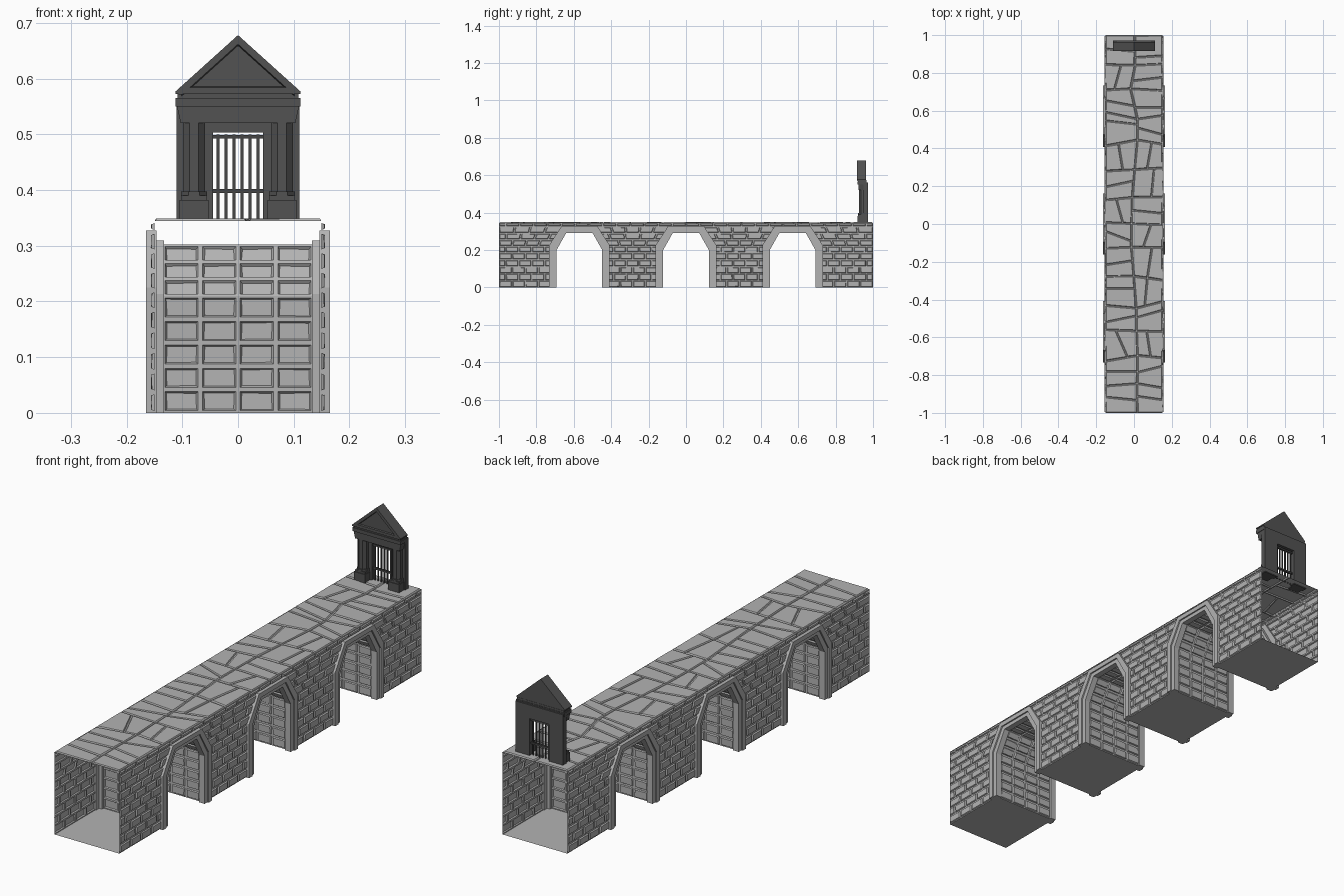
import bpy, bmesh, math, random
from mathutils import Vector

if "Cube" in bpy.data.objects:
    bpy.data.objects.remove(bpy.data.objects["Cube"])

random.seed(7)
ARCHES = (-0.57, 0.0, 0.57)


def material(name, v):
    m = bpy.data.materials.new(name)
    m.diffuse_color = (v, v, v, 1)
    m.use_nodes = True
    m.node_tree.nodes["Principled BSDF"].inputs["Base Color"].default_value = m.diffuse_color
    return m


STONE = material("light grey stone", 0.45)
DARK = material("dark grey stone", 0.085)
IRON = material("dark iron", 0.06)


def finish(bm, name, mat):
    me = bpy.data.meshes.new(name)
    bm.to_mesh(me)
    bm.free()
    ob = bpy.data.objects.new(name, me)
    me.materials.append(mat)
    bpy.context.collection.objects.link(ob)
    return ob


def add_prism(bm, loop, axis, a, b):
    """Extrude a 2D loop along an axis from a to b."""
    place = {'x': lambda u, v, w: (w, u, v),
             'y': lambda u, v, w: (u, w, v),
             'z': lambda u, v, w: (u, v, w)}[axis]
    A = [bm.verts.new(place(u, v, a)) for u, v in loop]
    B = [bm.verts.new(place(u, v, b)) for u, v in loop]
    n = len(loop)
    faces = [bm.faces.new(A), bm.faces.new(B[::-1])]
    for i in range(n):
        j = (i + 1) % n
        faces.append(bm.faces.new((A[i], B[i], B[j], A[j])))
    bmesh.ops.recalc_face_normals(bm, faces=faces)
    return faces


def prisms(name, mat, *parts):
    bm = bmesh.new()
    for p in parts:
        add_prism(bm, *p)
    return finish(bm, name, mat)


def rect(u0, u1, v0, v1):
    return [(u0, v0), (u1, v0), (u1, v1), (u0, v1)]


def quad(bm, pts, outward):
    """One block of a stone sheet, facing outward."""
    pts = [Vector(p) for p in pts]
    if (pts[1] - pts[0]).cross(pts[2] - pts[0]).dot(Vector(outward)) < 0:
        pts.reverse()
    bm.faces.new([bm.verts.new(p) for p in pts])


def raise_blocks(bm, joint, bevel, height, jitter):
    """Leave a joint round every block and push its face out of the sheet."""
    bm.normal_update()
    faces = bm.faces[:]
    bmesh.ops.inset_individual(bm, faces=faces, thickness=joint, use_even_offset=True)
    bmesh.ops.inset_individual(bm, faces=faces, thickness=bevel, depth=height,
                               use_even_offset=True)
    bm.normal_update()
    for f in faces:
        c, n = f.calc_center_median(), f.normal.copy()
        for v in f.verts:
            d = (v.co - c) * -random.uniform(0, jitter)
            v.co += d - n * random.uniform(0, height * 0.3)


def lerp(a, b, t):
    return a + (b - a) * t


# side walls: rows of bricks running up to the arch outlines
def half_gap(z):
    return 0.15 if z <= 0.22 else lerp(0.15, 0.09, (z - 0.22) / 0.105)


ROWS = [0, 0.037, 0.074, 0.111, 0.148, 0.185, 0.22, 0.255, 0.29, 0.325, 0.344]
for s, name in ((-1, "left_side_wall"), (1, "right_side_wall")):
    bm = bmesh.new()
    for r, (z0, z1) in enumerate(zip(ROWS, ROWS[1:])):
        if z0 >= 0.325:
            spans = [(-1, 1, -1, 1)]
        else:
            g0, g1 = half_gap(z0), half_gap(z1)
            lo = [(-1, -1)] + [(c + g0, c + g1) for c in ARCHES]
            hi = [(c - g0, c - g1) for c in ARCHES] + [(1, 1)]
            spans = [(l[0], h[0], l[1], h[1]) for l, h in zip(lo, hi)]
        for a0, b0, a1, b1 in spans:
            n = max(3, round((b0 - a0) / 0.075))
            cuts = [i / n for i in range(n + 1)]
            if r % 2:
                cuts = [0] + [(i + 0.5) / n for i in range(n)] + [1]
            for t, u in zip(cuts, cuts[1:]):
                x = s * 0.15
                quad(bm, [(x, lerp(a0, b0, t), z0), (x, lerp(a0, b0, u), z0),
                          (x, lerp(a1, b1, u), z1), (x, lerp(a1, b1, t), z1)], (s, 0, 0))
    raise_blocks(bm, 0.0035, 0.002, 0.006, 0.06)
    finish(bm, name, STONE)


# arch linings: four bricks wide, following the arch, and the stepped frames
def arch_path(h, s, t, top):
    return [(-h, 0), (-h, s), (-t, top), (t, top), (h, s), (h, 0)]


def band(c, outer, inner):
    return [(c + y, z) for y, z in arch_path(*outer) + arch_path(*inner)[::-1]]


for k, c in enumerate(ARCHES):
    bm = bmesh.new()
    path = arch_path(0.13, 0.21, 0.076, 0.302)
    for (y0, z0), (y1, z1) in zip(path, path[1:]):
        n = max(2, round(math.hypot(y1 - y0, z1 - z0) / 0.04))
        for i in range(n):
            p = [(c + lerp(y0, y1, t), lerp(z0, z1, t)) for t in (i / n, (i + 1) / n)]
            mid = Vector((0, c - (p[0][0] + p[1][0]) / 2, 0.12 - (p[0][1] + p[1][1]) / 2))
            if z0 == 0 or z1 == 0:
                mid.z = 0
            for j in range(4):
                xa, xb = -0.135 + j * 0.0675, -0.0675 + j * 0.0675
                quad(bm, [(xa, *p[0]), (xb, *p[0]), (xb, *p[1]), (xa, *p[1])], mid)
    raise_blocks(bm, 0.004, 0.002, 0.006, 0.08)
    finish(bm, f"arch_lining_{k + 1}", STONE)

    outer = band(c, (0.162, 0.225, 0.096, 0.327), (0.14, 0.212, 0.083, 0.308))
    inner = band(c, (0.141, 0.213, 0.084, 0.309), (0.122, 0.2, 0.07, 0.292))
    parts = []
    for s in (-1, 1):
        parts += [(outer, 'x', s * 0.146, s * 0.165), (inner, 'x', s * 0.133, s * 0.159)]
    prisms(f"arch_frame_{k + 1}", STONE, *parts)

# pier floors close the undersides; the two ends stay open
bm = bmesh.new()
starts = [-1] + [c + 0.13 for c in ARCHES]
ends = [c - 0.13 for c in ARCHES] + [1]
for a, b in zip(starts, ends):
    quad(bm, [(-0.15, a, 0), (0.15, a, 0), (0.15, b, 0), (-0.15, b, 0)], (0, 0, -1))
finish(bm, "pier_floors", STONE)

# deck: two columns of irregular slabs, some cracked across
bm = bmesh.new()
N = 14
joints = []
for i in range(N + 1):
    y = -1 + 2 * i / N
    edge = i in (0, N)
    j = [0 if edge else random.uniform(-0.022, 0.022) for _ in range(3)]
    m = random.uniform(-0.02, 0.02)
    joints.append([(-0.152, y + j[0], 0.344), (m, y + j[1], 0.344), (0.152, y + j[2], 0.344)])
for lo, hi in zip(joints, joints[1:]):
    for k in (0, 1):
        a, b, c, d = (Vector(p) for p in (lo[k], lo[k + 1], hi[k + 1], hi[k]))
        if random.random() < 0.45:
            e = a.lerp(b, random.uniform(0.3, 0.7))
            f = d.lerp(c, random.uniform(0.3, 0.7))
            quad(bm, [a, e, f, d], (0, 0, 1))
            quad(bm, [e, b, c, f], (0, 0, 1))
        else:
            e = a.lerp(d, random.uniform(0.25, 0.75))
            f = b.lerp(c, random.uniform(0.25, 0.75))
            quad(bm, [a, b, f, e], (0, 0, 1))
            quad(bm, [e, f, c, d], (0, 0, 1))
raise_blocks(bm, 0.0025, 0.002, 0.005, 0.04)
finish(bm, "deck_slabs", STONE)

# gatehouse wall with door opening
Z = 0.345
prisms("gate_wall", DARK,
       ([(-0.11, Z), (-0.045, Z), (-0.045, 0.503), (0.045, 0.503), (0.045, Z), (0.11, Z),
         (0.11, 0.56), (-0.11, 0.56)], 'y', 0.95, 0.972))

# columns on pedestals
for s, name in ((-1, "left_column"), (1, "right_column")):
    x, y = s * 0.079, 0.944
    octagon = lambda r: [(x + r * math.cos(math.pi * (i + 0.5) / 4),
                          y + r * math.sin(math.pi * (i + 0.5) / 4)) for i in range(8)]
    prisms(name, DARK,
           (rect(x - 0.026, x + 0.026, 0.917, 0.96), 'z', Z, 0.382),
           (rect(x - 0.023, x + 0.023, 0.92, 0.96), 'z', 0.382, 0.39),
           (octagon(0.025), 'z', 0.39, 0.397),
           (octagon(0.021), 'z', 0.395, 0.523))

# entablature flaring up to the cornice
prisms("entablature", DARK,
       ([(-0.103, 0.52), (0.103, 0.52), (0.11, 0.552), (-0.11, 0.552)], 'y', 0.922, 0.966),
       (rect(-0.112, 0.112, 0.55, 0.565), 'y', 0.917, 0.966),
       (rect(-0.109, 0.109, 0.565, 0.573), 'y', 0.92, 0.964))

# pediment with sunk triangle
bm = bmesh.new()
faces = add_prism(bm, [(-0.112, 0.572), (0.112, 0.572), (0.112, 0.577), (0, 0.678),
                       (-0.112, 0.577)], 'y', 0.915, 0.963)
front = [f for f in faces if f.normal.y < -0.9]
bmesh.ops.inset_region(bm, faces=front, thickness=0.012, use_even_offset=True)
bmesh.ops.inset_region(bm, faces=front, thickness=0.002, depth=-0.006, use_even_offset=True)
finish(bm, "pediment", DARK)

# barred gate
bars = [(rect(x - 0.0025, x + 0.0025, 0.957, 0.962), 'z', Z, 0.5)
        for x in (-0.036 + 0.0144 * i for i in range(6))]
rails = [(rect(-0.046, 0.046, z, z + 0.007), 'y', 0.955, 0.964) for z in (0.395, 0.492)]
prisms("gate_bars", IRON, *bars, *rails)
